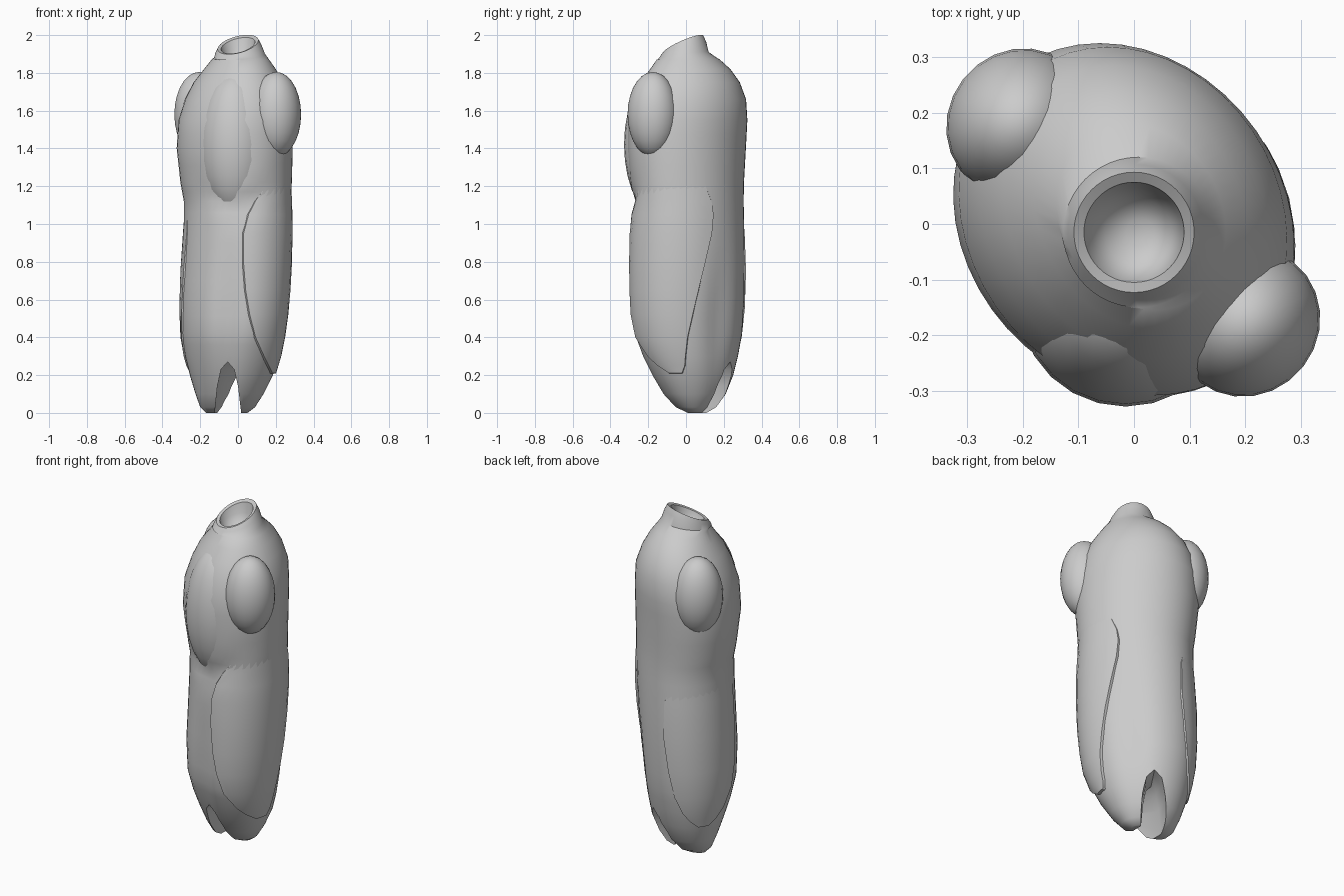
import bpy, bmesh, math
from mathutils import Vector

if "Cube" in bpy.data.objects:
    bpy.data.objects.remove(bpy.data.objects["Cube"])

# body profile: z, x min, x max, y min, y max
RINGS = [
    (0.00, -0.17, 0.05, 0.00, 0.11), (0.03, -0.20, 0.09, -0.06, 0.16),
    (0.10, -0.225, 0.135, -0.12, 0.21), (0.20, -0.255, 0.185, -0.18, 0.25),
    (0.30, -0.28, 0.215, -0.23, 0.275), (0.42, -0.30, 0.24, -0.275, 0.297),
    (0.60, -0.305, 0.262, -0.29, 0.308), (0.80, -0.295, 0.272, -0.29, 0.311),
    (1.00, -0.287, 0.277, -0.285, 0.308), (1.12, -0.287, 0.28, -0.28, 0.305),
    (1.22, -0.305, 0.285, -0.295, 0.307), (1.40, -0.325, 0.29, -0.31, 0.317),
    (1.55, -0.315, 0.288, -0.308, 0.325), (1.66, -0.28, 0.275, -0.28, 0.318),
    (1.75, -0.235, 0.24, -0.24, 0.285), (1.82, -0.18, 0.20, -0.19, 0.235),
    (1.87, -0.14, 0.165, -0.155, 0.18)]
# collar: z, radius, amount of tilt
COLLAR = [(1.89, 0.135, 0.35), (1.925, 0.122, 0.75), (1.95, 0.108, 1.0),
          (1.945, 0.09, 1.0), (1.90, 0.08, 0.7), (1.86, 0.06, 0.3), (1.84, 0.025, 0.1)]


def bump(x, c, w):
    return math.exp(-((x - c) / w) ** 2)


def surface(z, deg, out=0.0):
    """Point on the body skin at a height and angle (0 = +x, -90 = front)."""
    i = 0
    while i < len(RINGS) - 2 and RINGS[i + 1][0] < z:
        i += 1
    a, b = RINGS[i], RINGS[i + 1]
    f = (z - a[0]) / (b[0] - a[0])
    x0, x1, y0, y1 = [a[k] + (b[k] - a[k]) * f for k in range(1, 5)]
    t = math.radians(deg)
    p = deg % 360
    s = 1 - 0.09 * bump(p, 263, 13) * bump(z, 0.5, 0.38)   # front seam
    s -= 0.07 * bump(p, 42, 15) * bump(z, 0.5, 0.32)       # back hollow
    s -= 0.05 * bump(p, 266, 45) * bump(z, 1.08 + 0.003 * abs(p - 268), 0.06)  # waist crease
    rx, ry = (x1 - x0) / 2 * s + out, (y1 - y0) / 2 * s + out
    return Vector(((x0 + x1) / 2 + rx * math.cos(t + 0.03),
                   (y0 + y1) / 2 + ry * math.sin(t - 0.13), z))


def finish(name, bm):
    bmesh.ops.recalc_face_normals(bm, faces=bm.faces)
    me = bpy.data.meshes.new(name)
    bm.to_mesh(me)
    bm.free()
    ob = bpy.data.objects.new(name, me)
    bpy.context.collection.objects.link(ob)
    return ob


def loft(name, rows, closed):
    bm = bmesh.new()
    vs = [[bm.verts.new(p) for p in r] for r in rows]
    n = len(rows[0])
    for a, b in zip(vs, vs[1:]):
        for i in range(n if closed else n - 1):
            j = (i + 1) % n
            bm.faces.new((a[i], a[j], b[j], b[i]))
    if closed:
        bm.faces.new(vs[0][::-1])
        bm.faces.new(vs[-1])
    return finish(name, bm)


def smooth(ob):
    bpy.ops.object.select_all(action='DESELECT')
    ob.select_set(True)
    bpy.context.view_layer.objects.active = ob
    bpy.ops.object.shade_smooth_by_angle(angle=math.radians(40))


# torso with hollow tilted collar
N = 48
levels = sorted([r[0] for r in RINGS] +
                [(a[0] + b[0]) / 2 for a, b in zip(RINGS[4:12], RINGS[5:13])])
rows = [[surface(z, 360 * i / N) for i in range(N)] for z in levels]
for z, r, k in COLLAR:
    ring = []
    for i in range(N):
        t = 2 * math.pi * i / N
        x, y = r * math.cos(t), r * math.sin(t)
        ring.append((x + 0.012 * (1 - k), y - 0.015, z + k * (0.22 * x + 0.42 * y)))
    rows.append(ring)
torso = loft("torso", rows, True)

# arched slot between the two legs, bending to the right at the back
prof = [(-0.075, -0.1), (-0.068, 0.02), (-0.055, 0.14), (-0.035, 0.23), (0, 0.27),
        (0.035, 0.23), (0.055, 0.14), (0.068, 0.02), (0.075, -0.1)]
path = [(-0.06, -0.6, 1), (-0.052, 0.08, 1), (0.015, 0.18, 1.4), (0.2, 0.45, 1.6)]
cut = loft("leg_slot_cutter", [[(cx + x * w, y, z) for x, z in prof] for cx, y, w in path], True)
mod = torso.modifiers.new("leg_slot", 'BOOLEAN')
mod.operation = 'DIFFERENCE'
mod.solver = 'EXACT'
mod.object = cut
bpy.context.view_layer.objects.active = torso
bpy.ops.object.modifier_apply(modifier=mod.name)
bpy.data.objects.remove(cut)
smooth(torso)


# side panels lying over the hips, fading into the torso at the top
def panel(name, edges, out):
    us = [0, 0.02] + [i / 12 for i in range(1, 12)] + [0.98, 1]
    top = edges[-1][0]
    rows = []
    for k, (z, a, b) in enumerate(edges):
        lift = (out + 0.008) * min(1, (top - z) / 0.3) - 0.008
        rows.append([surface(z, a + (b - a) * u,
                             -0.02 if k == 0 or u in (0, 1) else lift) for u in us])
    smooth(loft(name, rows, False))


panel("right_hip_panel", [
    (0.205, -22, -8), (0.21, -25, -6), (0.25, -40, 0), (0.30, -52, 3), (0.40, -67, 8),
    (0.52, -76, 14), (0.65, -82, 20), (0.80, -86, 27), (0.95, -87, 34),
    (1.05, -82, 36), (1.12, -74, 34), (1.20, -60, 28), (1.30, -50, 20)], 0.014)
panel("left_hip_panel", [
    (0.205, 145, 156), (0.21, 141, 159), (0.25, 128, 172), (0.30, 118, 182), (0.40, 108, 192),
    (0.55, 102, 198), (0.75, 98, 200), (0.95, 100, 202), (1.05, 106, 200),
    (1.15, 116, 192)], 0.008)


# rounded lumps: shoulder stumps and chest
def lump(name, loc, size, turn):
    bm = bmesh.new()
    bmesh.ops.create_uvsphere(bm, u_segments=24, v_segments=14, radius=1)
    for v in bm.verts:
        v.co = Vector((v.co.x * size[0], v.co.y * size[1], v.co.z * size[2]))
    ob = finish(name, bm)
    ob.location = loc
    ob.rotation_euler = (0, 0, math.radians(turn))
    smooth(ob)


lump("right_shoulder", (0.202, -0.176, 1.58), (0.13, 0.137, 0.225), -38)
lump("left_shoulder", (-0.206, 0.182, 1.58), (0.128, 0.137, 0.225), 142)
lump("chest", (-0.015, -0.145, 1.42), (0.19, 0.183, 0.38), 0)
